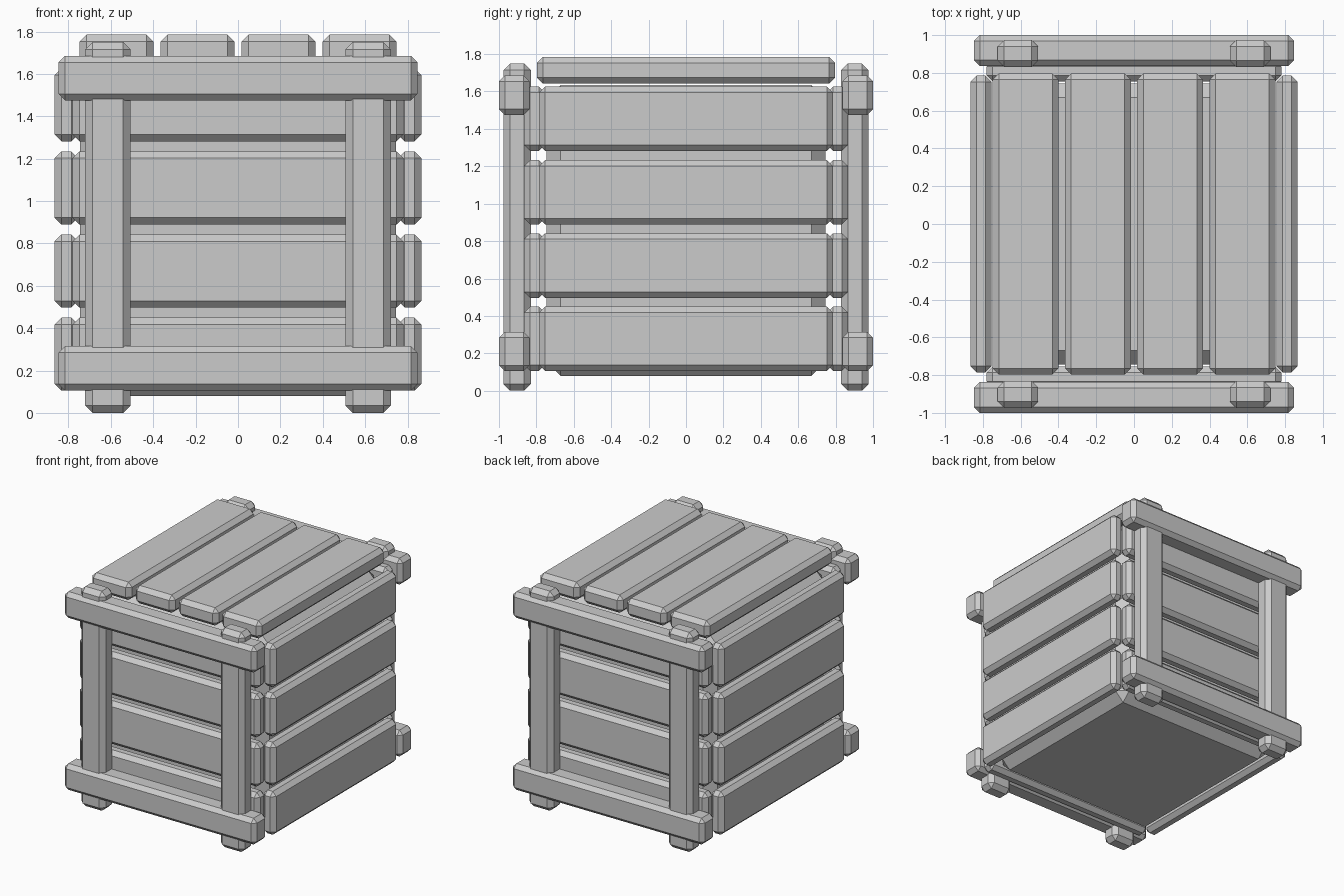
import bpy
import bmesh

if "Cube" in bpy.data.objects:
    bpy.data.objects.remove(bpy.data.objects["Cube"])

wood = bpy.data.materials.new("plain grey")
wood.diffuse_color = (0.6, 0.6, 0.6, 1.0)
wood.use_nodes = True
wood.node_tree.nodes["Principled BSDF"].inputs["Base Color"].default_value = wood.diffuse_color


def board(name, lo, hi, chamfer):
    """Box between two corners with every edge chamfered flat."""
    bm = bmesh.new()
    bmesh.ops.create_cube(bm, size=1.0)
    for v in bm.verts:
        v.co = [(l + h) / 2 + c * (h - l) for l, h, c in zip(lo, hi, v.co)]
    bmesh.ops.bevel(bm, geom=bm.edges[:], offset=chamfer, offset_type='OFFSET',
                    segments=1, profile=0.5, affect='EDGES')
    bmesh.ops.recalc_face_normals(bm, faces=bm.faces[:])
    mesh = bpy.data.meshes.new(name)
    bm.to_mesh(mesh)
    bm.free()
    mesh.materials.append(wood)
    obj = bpy.data.objects.new(name, mesh)
    bpy.context.collection.objects.link(obj)
    return obj


def span(side, inner, outer):
    """Range from inner to outer distance on the given side of the centre."""
    return sorted((side * inner, side * outer))


# Solid inner box
board("inner_box", (-0.745, -0.745, 0.08), (0.745, 0.745, 1.635), 0.075)

# Four rows of planks on each wall
for row in range(4):
    z0 = 0.105 + row * 0.392
    z1 = z0 + 0.345
    for side, end, flank in ((-1, "front", "left"), (1, "back", "right")):
        a, b = span(side, 0.755, 0.865)
        board(f"{end}_plank_{row + 1}", (-0.78, a, z0), (0.78, b, z1), 0.032)
        board(f"{flank}_plank_{row + 1}", (a, -0.785, z0), (b, 0.785, z1), 0.032)

# Lid planks
for i in range(4):
    x = (i - 1.5) * 0.3825
    board(f"lid_plank_{i + 1}", (x - 0.175, -0.797, 1.642), (x + 0.175, 0.797, 1.785), 0.033)

# Front and back frames: two posts crossed by two rails
for side, end in ((-1, "front"), (1, "back")):
    y0, y1 = span(side, 0.83, 0.975)
    for sx, hand in ((-1, "left"), (1, "right")):
        x0, x1 = span(sx, 0.507, 0.722)
        board(f"{end}_{hand}_post", (x0, y0, 0.0), (x1, y1, 1.75), 0.035)
    y0, y1 = span(side, 0.837, 1.0)
    for level, z in (("bottom", 0.105), ("top", 1.475)):
        board(f"{end}_{level}_rail", (-0.847, y0, z), (0.847, y1, z + 0.21), 0.031)
